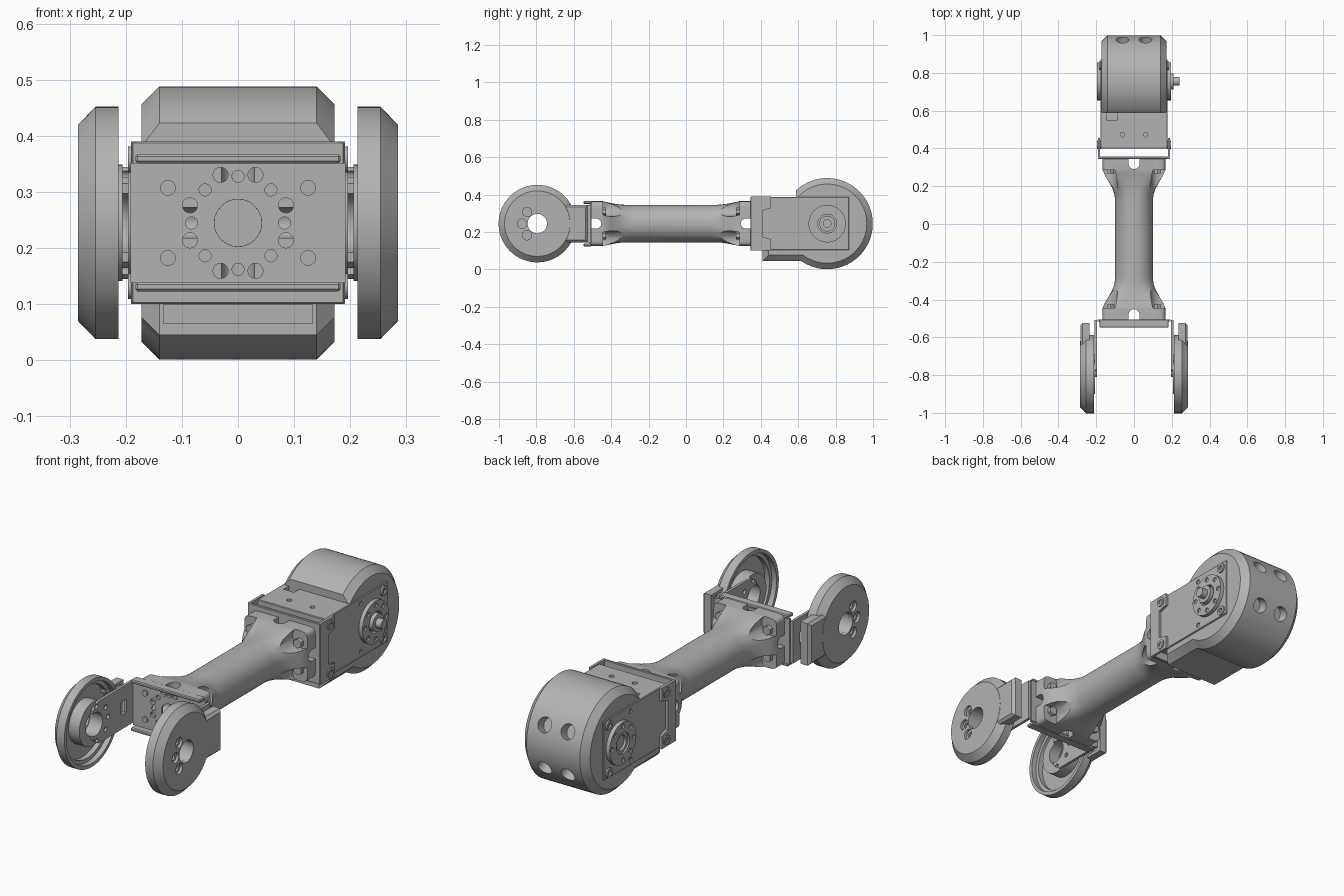
import bpy, bmesh, math
from mathutils import Vector

if "Cube" in bpy.data.objects:
    bpy.data.objects.remove(bpy.data.objects["Cube"], do_unlink=True)

C = 0.245                      # height of the main axis
REAR, FRONT = 0.755, -0.795    # wheel centres along y
SIDES = (1, -1)
CORNERS = [(i, j) for i in SIDES for j in SIDES]

grey = bpy.data.materials.new("machined_grey")
grey.use_nodes = True
grey.diffuse_color = (0.45, 0.45, 0.45, 1)
grey.node_tree.nodes["Principled BSDF"].inputs["Base Color"].default_value = grey.diffuse_color


def finish(name, bm):
    bmesh.ops.recalc_face_normals(bm, faces=bm.faces)
    me = bpy.data.meshes.new(name)
    bm.to_mesh(me)
    bm.free()
    me.materials.append(grey)
    ob = bpy.data.objects.new(name, me)
    bpy.context.scene.collection.objects.link(ob)
    smooth(me)
    return ob


def smooth(me):
    me.polygons.foreach_set("use_smooth", [True] * len(me.polygons))
    me.set_sharp_from_angle(angle=math.radians(28))


def box(name, xs, ys, zs, bevel=0):
    bm = bmesh.new()
    bmesh.ops.create_cube(bm, size=1)
    for v in bm.verts:
        v.co = [(a + b) / 2 + c * abs(b - a) for (a, b), c in zip((xs, ys, zs), v.co)]
    if bevel:
        bmesh.ops.bevel(bm, geom=bm.edges[:], offset=bevel, segments=1, affect='EDGES')
    return finish(name, bm)


def rod(name, centre, axis, r, length, seg=24):
    bm = bmesh.new()
    bmesh.ops.create_cone(bm, cap_ends=True, segments=seg, radius1=r, radius2=r, depth=length)
    axis = Vector(axis)
    bm.transform(axis.to_track_quat('Z', 'Y').to_matrix().to_4x4())
    bmesh.ops.translate(bm, verts=bm.verts, vec=centre)
    return finish(name, bm)


def prism(name, outline, x0, x1, bevel=0, keep=lambda v: True):
    """Outline in (y, z), extruded along x, with optional chamfered rims."""
    bm = bmesh.new()
    face = bm.faces.new([bm.verts.new((x0, y, z)) for y, z in outline])
    ext = bmesh.ops.extrude_face_region(bm, geom=[face])["geom"]
    for v in ext:
        if isinstance(v, bmesh.types.BMVert):
            v.co.x = x1
    bmesh.ops.recalc_face_normals(bm, faces=bm.faces)
    if bevel:
        rim = [e for e in bm.edges if abs(e.verts[0].co.x - e.verts[1].co.x) < 1e-5
               and keep((e.verts[0].co + e.verts[1].co) / 2)]
        bmesh.ops.bevel(bm, geom=rim, offset=bevel, segments=1, affect='EDGES')
    return finish(name, bm)


def skin(name, rings, loop=False):
    bm = bmesh.new()
    rows = [[bm.verts.new(p) for p in ring] for ring in rings]
    n = len(rows[0])
    for a, b in zip(rows, rows[1:] + rows[:1] if loop else rows[1:]):
        for i in range(n):
            bm.faces.new((a[i], a[(i + 1) % n], b[(i + 1) % n], b[i]))
    if not loop:
        bm.faces.new(rows[0])
        bm.faces.new(rows[-1])
    return finish(name, bm)


def lathe(name, profile, y, z, seg=64):
    """Closed (x, radius) profile turned around an x-parallel axis."""
    turn = [2 * math.pi * i / seg for i in range(seg)]
    return skin(name, [[(x, y + r * math.cos(t), z + r * math.sin(t)) for t in turn]
                       for x, r in profile], loop=True)


def washer(name, x0, x1, y, z, r, hole, seg=24):
    return lathe(name, [(x0, hole), (x0, r), (x1, r), (x1, hole)], y, z, seg)


def cut(ob, cutters):
    for c in cutters:
        c.hide_render = True
        mod = ob.modifiers.new("cut", 'BOOLEAN')
        mod.operation, mod.solver, mod.object = 'DIFFERENCE', 'EXACT', c
    deps = bpy.context.evaluated_depsgraph_get()
    me = bpy.data.meshes.new_from_object(ob.evaluated_get(deps))
    ob.modifiers.clear()
    ob.data = me
    smooth(me)
    for c in cutters:
        bpy.data.objects.remove(c, do_unlink=True)


# Link: round tube flaring into square mounting blocks
MID = -0.08
stations = [(0.2, .1, .1, 2), (.235, .103, .1, 2.2), (.27, .115, .102, 2.6), (.305, .135, .107, 3.5),
            (.335, .153, .113, 5), (.365, .166, .12, 12), (.425, .166, .12, 12)]
rings = []
for s, group in ((-1, stations[::-1]), (1, stations)):
    for d, a, b, n in group:
        ring = []
        for i in range(64):
            c, k = math.cos(math.tau * i / 64), math.sin(math.tau * i / 64)
            ring.append((a * math.copysign(abs(c) ** (2 / n), c), MID + s * d,
                         C + b * math.copysign(abs(k) ** (2 / n), k)))
        rings.append(ring)
link = skin("link_tube", rings)
cuts = [rod("bore", (0, MID, C), (0, 1, 0), .042, 1)]
for s in SIDES:
    y = MID + s * .4
    cuts += [rod("slot", (0, y, C), (0, 0, 1), .029, .5), rod("slot", (0, y, C), (1, 0, 0), .027, .5),
             box("slot", (-.029, .029), (y, y + s * .1), (0, .5)),
             box("slot", (-.3, .3), (y, y + s * .1), (C - .027, C + .027))]
    for i, j in CORNERS:
        cuts += [rod("pocket", (i * .138, MID + s * .285, C + j * .088), (0, 1, 0), .05, .16)]
cut(link, cuts)
for s in SIDES:
    for i, j in CORNERS:
        rod("link_nut", (i * .125, MID + s * .358, C + j * .064), (0, 1, 0), .022, .022, 6)

# Front bracket: drilled base, folded lips and two open-ended arms
base = box("front_bracket_base", (-.192, .192), (-.517, -.505), (.138, .352))
cuts = [rod("centre", (0, -.51, C), (0, 1, 0), .042, .1, 48)]
for k in range(8):
    for off, ring, r in ((0, .083, .0108), (25 if k % 2 else 20, .091, .0135)):
        t = math.radians(45 * k + off)
        cuts.append(rod("hole", (ring * math.cos(t), -.51, C + ring * math.sin(t)), (0, 1, 0), r, .1, 16))
cut(base, cuts)
for i, j in CORNERS:
    rod("base_screw", (i * .125, -.518, C + j * .0625), (0, 1, 0), .014, .012)
for j in SIDES:
    box("front_bracket_lip", (-.183, .183), (-.548, -.505), (C + j * .106, C + j * .122), .004)
for s in SIDES:
    arm = prism("front_bracket_arm", [(-.507, C - .1), (-.507, C + .1), (-.77, C + .1), (-.81, C + .07),
                                      (-.81, C - .07), (-.77, C - .1)], s * .195, s * .208)
    cuts = [rod("bite", (FRONT, ) and (s * .2, FRONT, C), (1, 0, 0), .055, .1, 32),
            box("window", (s * .15, s * .25), (-.6, -.56), (C - .03, C + .03))]
    for a in (40, 90, 0, -40, -90):
        t = math.radians(a)
        cuts.append(rod("hole", (s * .2, -.785 + .088 * math.cos(t), C + .082 * math.sin(t)), (1, 0, 0), .011, .1, 16))
    cut(arm, cuts)
    washer("arm_spacer", s * .206, s * .264, FRONT, C, .104, .056, 48)

# Front wheels: chamfered hollow cups with a rear tab
for s in SIDES:
    cup = lathe("front_wheel", [(s * x, r) for x, r in (
        (.213, .19), (.213, .207), (.254, .207), (.285, .175), (.285, .052), (.262, .052),
        (.262, .172), (.238, .172), (.238, .19))], FRONT, C, 96)
    spots = [(-.85, .062), (-.877, 0), (-.85, -.062)]
    cut(cup, [rod("hole", (s * .27, y, C + z), (1, 0, 0), .025, .1) for y, z in spots])
    for y, z in spots:
        washer("wheel_bolt_seat", s * .262, s * .272, y, C + z, .026, .013)
    tab = prism("front_wheel_tab", [(-.66, C - .1), (-.525, C - .1), (-.525, C + .1), (-.66, C + .1)],
                s * .235, s * .284, .012, lambda v: abs(v.x) > .28)
    cut(tab, [box("inside", (s * .2, s * .262), (-.7, -.545), (C - .085, C + .085))])

# Rear bracket: flat base with forked side legs
box("rear_bracket_base", (-.19, .19), (.345, .358), (.1, .39), .003)
for s in SIDES:
    prism("rear_bracket_leg", [(.347, .1), (.455, .1), (.455, .162), (.408, .175), (.408, .315),
                               (.455, .328), (.455, .39), (.347, .39)], s * .179, s * .191)

# Rear motor body
body = box("motor_body", (-.178, .178), (.4, .872), (.104, .388), .003)
cuts = [box("connector_notch", (-.145, -.09), (.55, .62), (.365, .42))]
cuts += [rod("top_hole", (s * .061, .473, .39), (0, 0, 1), .012, .04) for s in SIDES]
cuts += [rod("side_hole", (s * .18, .67, C + j * .115), (1, 0, 0), .011, .03) for s, j in CORNERS]
cut(body, cuts)

# Rear wheel cover: round shell with a flat foot reaching forward
R = 0.2435
outline = []
for i in range(65):
    t = math.radians(133 - 257.6 * i / 64)
    outline.append((REAR + R * math.cos(t), C + R * math.sin(t)))
outline += [(.41, .045), (.41, .106), (.592, .106)]
cover = prism("rear_wheel_cover", outline, -.172, .172, .032, lambda v: not (v.y < .6 and v.z > .1 and v.z < .42))
cuts = [box("foot_recess", (-.133, .133), (.4, .424), (.066, .099))]
for s in SIDES:
    for a in (25, -25):
        d = Vector((0, math.cos(math.radians(a)), math.sin(math.radians(a))))
        cuts.append(rod("tread_hole", Vector((s * .061, REAR, C)) + d * R, d, .035, .1, 32))
cut(cover, cuts)

# Motor horns, output shaft and side screws
for s in SIDES:
    horn = washer("motor_horn", s * .17, s * .197, REAR, C, .1, .05, 64)
    cut(horn, [rod("hole", (s * .2, REAR + .08 * math.cos(k * math.pi / 4), C + .08 * math.sin(k * math.pi / 4)),
                   (1, 0, 0), .011, .02, 16) for k in range(8)])
    for y in (.42, .838):
        for j in SIDES:
            washer("side_screw", s * .176, s * (.196 if y < .5 else .186), y, C + j * .113, .023, .011)
rod("shaft_collar", (.19, REAR, C), (1, 0, 0), .042, .04, 32)
rod("output_shaft", (.21, REAR, C), (1, 0, 0), .023, .06, 24)
rod("shaft_tip", (.225, REAR, C), (1, 0, 0), .014, .03, 24)
washer("idler_ring", -.17, -.189, REAR, C, .052, .036, 32)
